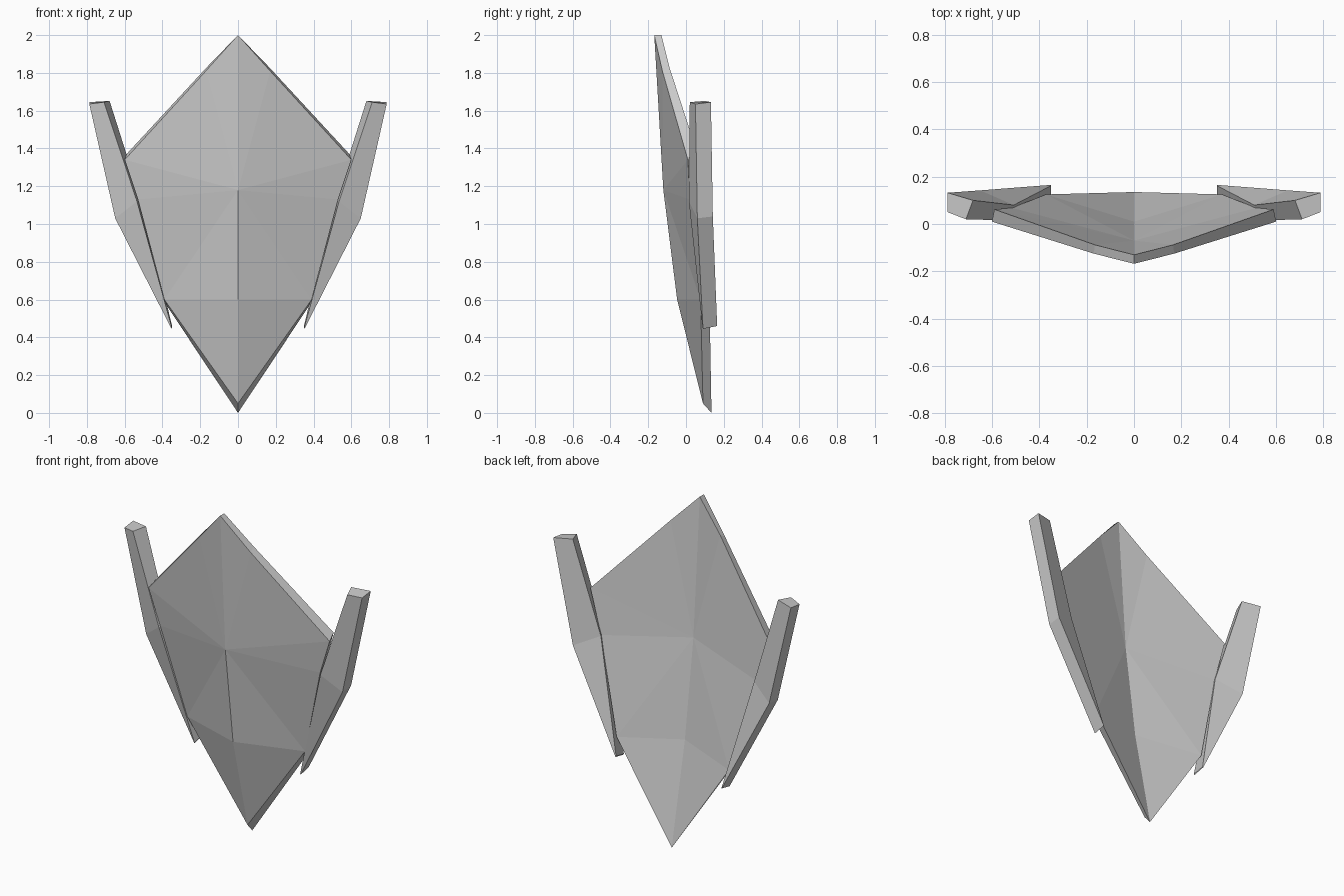
import bpy, bmesh

if "Cube" in bpy.data.objects:
    bpy.data.objects.remove(bpy.data.objects["Cube"])


def make_part(name, verts, faces):
    """Right half mesh, mirrored across x = 0."""
    bm = bmesh.new()
    vs = [bm.verts.new(v) for v in verts]
    for f in faces:
        bm.faces.new([vs[i] for i in f])
    bmesh.ops.recalc_face_normals(bm, faces=bm.faces)
    # outward orientation check: the front-most face must look toward -y
    front = min(bm.faces, key=lambda f: f.calc_center_median().y)
    if front.normal.y > 0:
        bmesh.ops.reverse_faces(bm, faces=bm.faces)
    me = bpy.data.meshes.new(name)
    bm.to_mesh(me)
    bm.free()
    ob = bpy.data.objects.new(name, me)
    bpy.context.collection.objects.link(ob)
    mod = ob.modifiers.new("mirror", 'MIRROR')
    mod.use_clip = True
    return ob


# Shield plate: rim from top point to bottom point, then two ridge points
front = [(0, -.168, 2), (.17, -.125, 1.81), (.6, .01, 1.34), (.53, .02, 1.13),
         (.39, .077, .6), (0, .09, .05), (0, -.12, 1.18), (0, -.047, .6)]
back = [(0, -.13, 2), (.165, -.088, 1.83), (.59, .062, 1.37), (.515, .068, 1.11),
        (.372, .125, .56), (0, .135, 0), (0, -.07, 1.18), (0, .01, .6)]
tris = [(6, 0, 1), (6, 1, 2), (6, 2, 3), (6, 3, 4), (6, 4, 7), (7, 4, 5)]
faces = tris + [tuple(i + 8 for i in reversed(t)) for t in tris]
faces += [(i, i + 8, i + 9, i + 1) for i in range(5)]
make_part("shield_plate", front + back, faces)

# Side wings: four-sided sections (outer back, outer front, inner front, inner back)
sections = [
    [(.787, .132, 1.645), (.787, .05, 1.635), (.71, .02, 1.645), (.68, .1, 1.652)],
    [(.65, .142, 1.04), (.65, .06, 1.03), (.535, .015, 1.12), (.508, .08, 1.11)],
    [(.352, .165, .46), (.352, .09, .445), (.35, .088, .45), (.35, .162, .465)],
]
faces = [(0, 1, 2, 3), (11, 10, 9, 8)]
for s in (0, 4):
    faces += [(s + i, s + 4 + i, s + 4 + (i + 1) % 4, s + (i + 1) % 4) for i in range(4)]
make_part("side_wings", sum(sections, []), faces)
